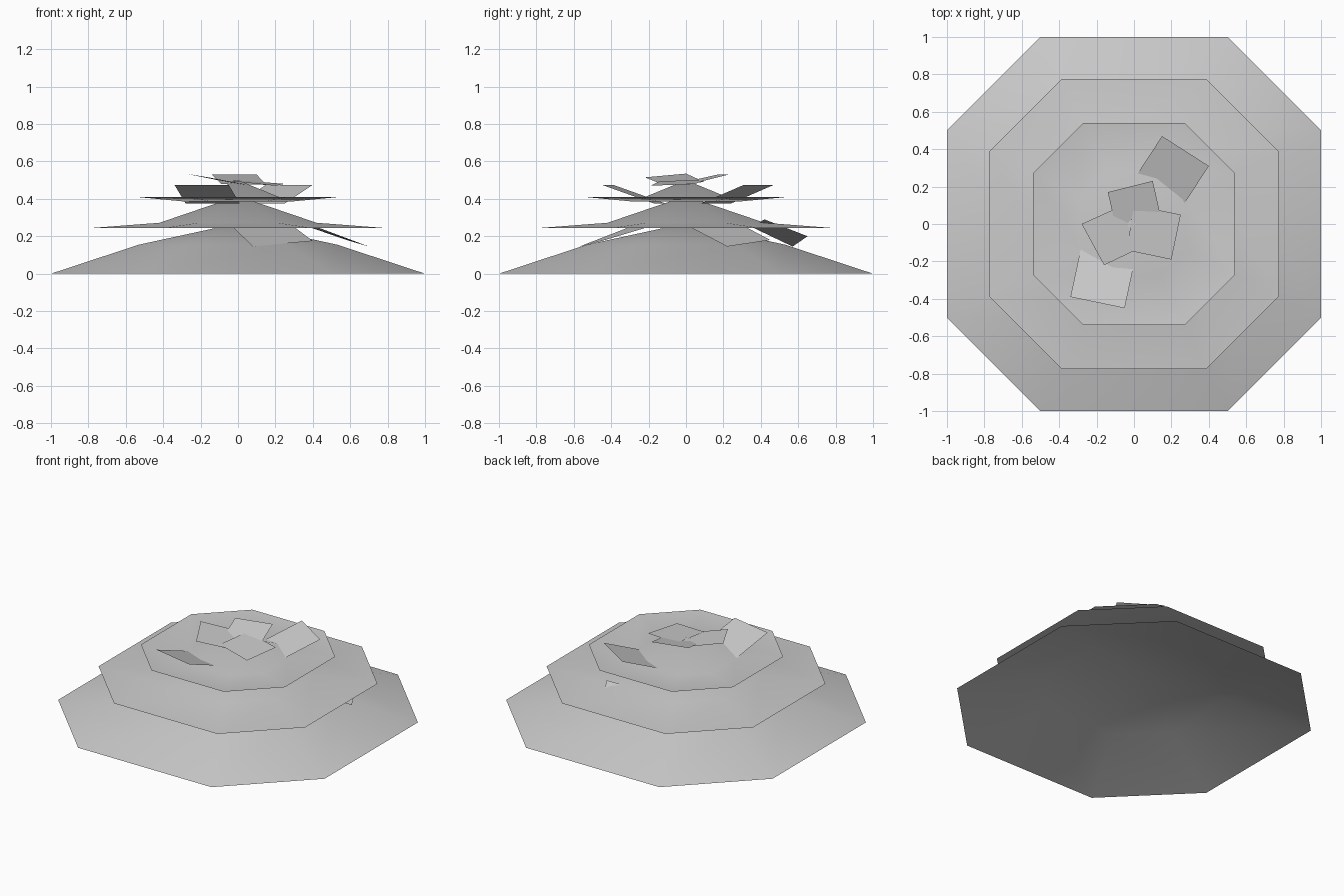
import bpy
import bmesh

cube = bpy.data.objects.get("Cube")
if cube:
    bpy.data.objects.remove(cube)

grey = bpy.data.materials.new("soft_grey")
grey.use_nodes = True
COLOUR = (0.6, 0.6, 0.6, 1)
grey.diffuse_color = COLOUR
grey.node_tree.nodes["Principled BSDF"].inputs["Base Color"].default_value = COLOUR


def finish(bm, name, smooth):
    mesh = bpy.data.meshes.new(name)
    for face in bm.faces:
        face.smooth = smooth
    bm.to_mesh(mesh)
    bm.free()
    mesh.materials.append(grey)
    obj = bpy.data.objects.new(name, mesh)
    bpy.context.collection.objects.link(obj)


def octagon(bm, s, z):
    h = s / 2
    outline = [(s, -h), (s, h), (h, s), (-h, s), (-s, h), (-s, -h), (-h, -s), (h, -s)]
    return [bm.verts.new((x, y, z)) for x, y in outline]


def leaf_layer(name, rim, middle, peak):
    """Open octagonal sheet: rim and middle are (size, height), peak is a height."""
    bm = bmesh.new()
    outer, inner = octagon(bm, *rim), octagon(bm, *middle)
    top = bm.verts.new((0, 0, peak))
    for i in range(8):
        j = (i + 1) % 8
        bm.faces.new((outer[i], outer[j], inner[j], inner[i]))
        bm.faces.new((inner[i], inner[j], top))
    finish(bm, name, True)


def petal(name, *corners):
    bm = bmesh.new()
    face = bm.faces.new([bm.verts.new(c) for c in corners])
    face.normal_update()
    if face.normal.z < 0:
        face.normal_flip()
    finish(bm, name, False)


# Three stacked leaf sheets
leaf_layer("lower_leaf", (1, 0), (0.53, 0.155), 0.27)
leaf_layer("middle_leaf", (0.775, 0.245), (0.42, 0.272), 0.415)
leaf_layer("upper_leaf", (0.54, 0.41), (0.28, 0.385), 0.50)

# Centre petals
petal("centre_petal_back", (-0.14, 0.17, 0.53), (0.10, 0.23, 0.53),
      (0.15, 0.01, 0.475), (-0.09, -0.05, 0.48))
petal("centre_petal_right", (-0.28, 0, 0.535), (-0.16, -0.22, 0.515),
      (0.05, -0.12, 0.475), (-0.06, 0.10, 0.49))
petal("centre_petal_left", (0.20, -0.19, 0.47), (0.25, 0.05, 0.48),
      (0.0, 0.10, 0.50), (-0.04, -0.14, 0.495))

# Raised petals on the upper sheet
petal("upper_petal_back", (0.15, 0.47, 0.475), (0.40, 0.31, 0.475),
      (0.25, 0.08, 0.375), (0.0, 0.24, 0.375))
petal("upper_petal_front", (-0.34, -0.39, 0.475), (-0.05, -0.45, 0.475),
      (0.01, -0.17, 0.375), (-0.28, -0.11, 0.375))

# Drooping petals under the middle sheet
petal("lower_petal_front", (0.08, -0.57, 0.145), (0.40, -0.45, 0.175),
      (0.30, -0.20, 0.25), (-0.03, -0.30, 0.25))
petal("lower_petal_left", (0.70, 0.22, 0.145), (0.58, 0.45, 0.18),
      (0.35, 0.30, 0.26), (0.42, 0.02, 0.25))
petal("lower_petal_back", (0.05, 0.57, 0.145), (0.20, 0.65, 0.20),
      (0.30, 0.42, 0.29), (0.08, 0.35, 0.25))
